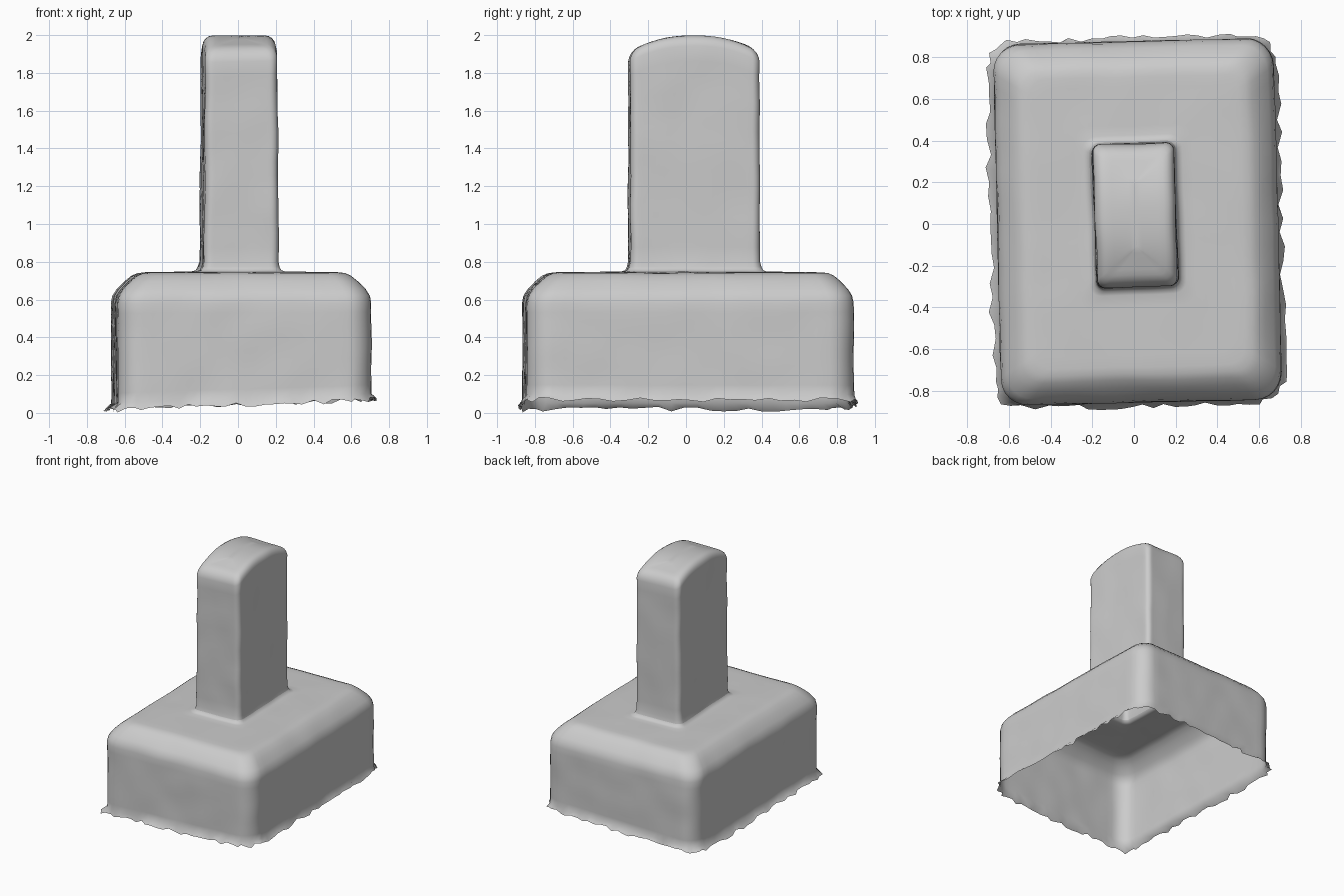
import bpy, bmesh, math, random
from mathutils import Vector, noise

if "Cube" in bpy.data.objects:
    bpy.data.objects.remove(bpy.data.objects["Cube"])

random.seed(4)
ARC, SIDE = 6, 22          # points per rounded corner / per straight side


def ring(hx, hy, r, z, cx, cy, deg):
    """Rounded rectangle loop, always with the same number of points."""
    corners = [(1, 1), (-1, 1), (-1, -1), (1, -1)]
    pts = []
    for i, (sx, sy) in enumerate(corners):
        for k in range(ARC + 1):
            a = math.radians(90 * i + 90 * k / ARC)
            pts.append(Vector((sx * (hx - r) + r * math.cos(a),
                               sy * (hy - r) + r * math.sin(a), 0)))
    full = []
    for i in range(4):
        c = pts[i * (ARC + 1):(i + 1) * (ARC + 1)]
        nxt = pts[((i + 1) % 4) * (ARC + 1)]
        full += c + [c[-1].lerp(nxt, j / SIDE) for j in range(1, SIDE)]
    a = math.radians(deg)
    ca, sa = math.cos(a), math.sin(a)
    return [Vector((cx + p.x * ca - p.y * sa, cy + p.x * sa + p.y * ca, z)) for p in full]


def between(a, b, n):
    """Steps from loop a towards loop b, a excluded."""
    return [[p.lerp(q, i / n) for p, q in zip(a, b)] for i in range(1, n + 1)]


def loft(name, loops, cap, rough=0.006):
    bm = bmesh.new()
    rows = []
    for loop in loops:
        row = []
        for p in loop:
            v = noise.noise_vector(p * 5) * rough
            v.z *= 0.4
            row.append(bm.verts.new(p + v))
        rows.append(row)
    for a, b in zip(rows, rows[1:]):
        for i in range(len(a)):
            j = (i + 1) % len(a)
            bm.faces.new((a[i], a[j], b[j], b[i]))
    if cap:
        bm.faces.new(rows[-1])
    mesh = bpy.data.meshes.new(name)
    bm.to_mesh(mesh)
    bm.free()
    ob = bpy.data.objects.new(name, mesh)
    bpy.context.collection.objects.link(ob)
    for p in mesh.polygons:
        p.use_smooth = True
    return ob


def base(inset, r, z):
    return ring(0.672 - inset, 0.865 - inset, r, z, 0.017, 0.01, 1.4)


def post(grow, r, z):
    return ring(0.197 + grow, 0.343 + grow, r, z, 0.005, 0.043, 2.4)


# Base: open-bottomed block with a ragged lip, bevelled shoulder and flat top
wall = base(0, 0.13, 0.075)
for p in wall:
    p.z += 0.025 * p.x / 0.7
lip = []
for p in wall:
    out = Vector((p.x, p.y * 0.6, 0)).normalized()
    width = random.uniform(0.0, 0.03) + (0.022 if p.x < -0.55 else 0.004)
    lip.append(p + out * width - Vector((0, 0, random.uniform(0.02, 0.045))))
low = min(p.z for p in lip)
corner = min(lip, key=lambda p: p.x + p.y)
corner.z = 0.003
loops = [lip, wall]
loops += between(loops[-1], base(0.0, 0.13, 0.58), 10)
for inset, r, z in [(0.008, 0.13, 0.62), (0.03, 0.125, 0.655), (0.07, 0.11, 0.697),
                    (0.105, 0.10, 0.726), (0.135, 0.09, 0.739), (0.17, 0.08, 0.743)]:
    loops.append(base(inset, r, z))
loops += between(loops[-1], post(0.04, 0.06, 0.748), 6)
loops += [post(0.018, 0.05, 0.754), post(0.008, 0.045, 0.77)]
junction = loops[-1]
loft("base_block", loops, False)


# Handle: slightly tapered upright with an arched top, hollow and open below
def arched(shrink, r, drop):
    loop = ring(0.192 - shrink, 0.343 - shrink, r, 0, 0.007, 0.043, 2.0)
    for p in loop:
        t = abs(p.y - 0.043) / 0.343
        p.z = 1.999 - 0.085 * t ** 2.2 - drop
    return loop


loops = [[p.copy() for p in junction], post(0, 0.04, 0.80)]
loops += between(loops[-1], arched(0, 0.04, 0.055), 14)
loops += [arched(0.006, 0.04, 0.032), arched(0.018, 0.035, 0.014),
          arched(0.035, 0.03, 0.004), arched(0.055, 0.03, 0.0)]
ridge = arched(0.19, 0.001, 0.0)
loops += between(loops[-1], ridge, 5)
loft("handle", loops, True)
